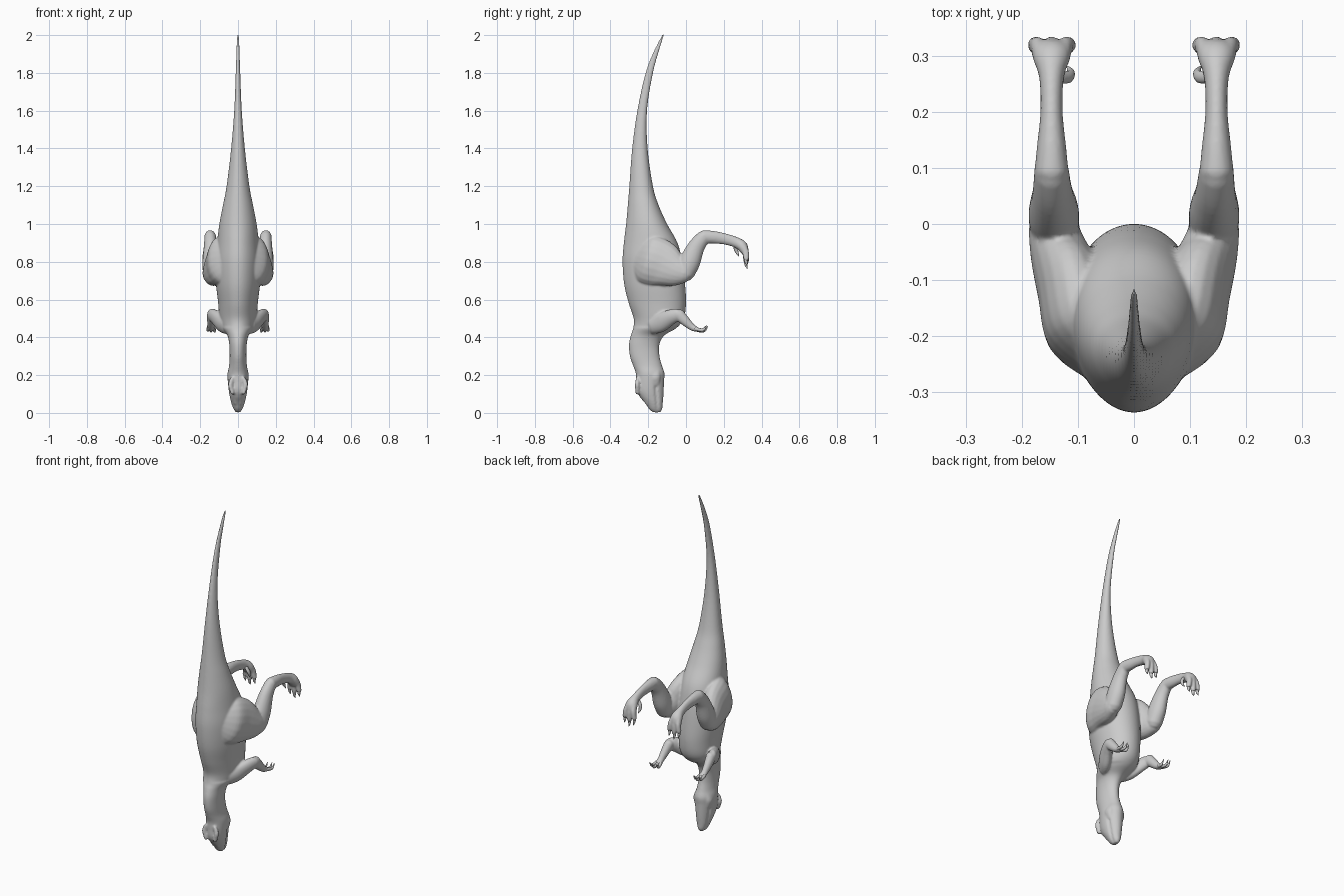
import bpy, bmesh, math
from mathutils import Vector

# ---------- helpers ----------
def spline(rows, steps):
    """Catmull-Rom through rows of numbers."""
    out = []
    n = len(rows)
    for i in range(n - 1):
        p0, p1, p2, p3 = (rows[max(0, min(n - 1, k))] for k in (i - 1, i, i + 1, i + 2))
        for s in range(steps):
            t = s / steps
            out.append([0.5 * (2 * b + (c - a) * t + (2 * a - 5 * b + 4 * c - d) * t * t
                               + (3 * b - a - 3 * c + d) * t ** 3)
                        for a, b, c, d in zip(p0, p1, p2, p3)])
    out.append(list(rows[-1]))
    return out

def skin(bm, rings):
    vs = [[bm.verts.new(co) for co in r] for r in rings]
    n = len(vs[0])
    for a, b in zip(vs, vs[1:]):
        for i in range(n):
            j = (i + 1) % n
            bm.faces.new((a[i], a[j], b[j], b[i]))
    bm.faces.new(vs[0][::-1])
    bm.faces.new(vs[-1])

def limb(bm, rows, side, steps=5, n=20):
    """Tube through rows (x, y, z, radius in x, radius across), with rounded ends."""
    pts = spline(rows, steps)
    tang = []
    for i in range(len(pts)):
        a, b = pts[max(i - 1, 0)], pts[min(i + 1, len(pts) - 1)]
        tang.append(Vector((b[0] - a[0], b[1] - a[1], b[2] - a[2])).normalized())
    full = []
    for d, k in ((-.8, .35), (-.5, .75)):
        full.append((pts[0], tang[0], d, k))
    full += [(p, t, 0, 1) for p, t in zip(pts, tang)]
    for d, k in ((.5, .75), (.8, .35)):
        full.append((pts[-1], tang[-1], d, k))
    rings = []
    for p, t, d, k in full:
        rx, rn = max(p[3], .001) * k, max(p[4], .001) * k
        c = Vector(p[:3]) + t * d * min(p[3], p[4])
        nrm = Vector((0, -t.z, t.y)).normalized()
        ring = []
        for i in range(n):
            a = 2 * math.pi * i / n
            q = c + Vector((1, 0, 0)) * rx * math.cos(a) + nrm * rn * math.sin(a)
            ring.append((q.x * side, q.y, q.z))
        rings.append(ring)
    skin(bm, rings)

def finish(bm, name):
    bmesh.ops.recalc_face_normals(bm, faces=bm.faces)
    me = bpy.data.meshes.new(name)
    bm.to_mesh(me)
    bm.free()
    ob = bpy.data.objects.new(name, me)
    bpy.context.collection.objects.link(ob)
    for f in me.polygons:
        f.use_smooth = True
    return ob

# ---------- head, neck, trunk and tail: z, back y, belly y, half width ----------
trunk = [
    (0.003, -.175, -.135, .012), (0.02, -.195, -.126, .024), (0.05, -.215, -.123, .035),
    (0.085, -.245, -.120, .043), (0.12, -.262, -.118, .049), (0.17, -.264, -.116, .054),
    (0.21, -.266, -.114, .055), (0.25, -.28, -.127, .047), (0.30, -.297, -.140, .044),
    (0.36, -.302, -.141, .046), (0.41, -.292, -.115, .056), (0.45, -.279, -.05, .083),
    (0.50, -.277, -.012, .097), (0.58, -.303, .0, .104), (0.68, -.327, -.005, .115),
    (0.80, -.336, -.02, .118), (0.90, -.329, -.045, .110), (1.0, -.317, -.10, .098),
    (1.1, -.308, -.145, .079), (1.2, -.300, -.175, .060), (1.4, -.285, -.203, .036),
    (1.6, -.258, -.206, .020), (1.8, -.215, -.174, .012), (1.93, -.164, -.138, .008),
    (2.005, -.125, -.113, .005)]
bm = bmesh.new()
rings = []
for z, y0, y1, w in spline(trunk, 6):
    ring = []
    for i in range(72):
        a = 2 * math.pi * i / 72
        y = (y0 + y1) / 2 + (y1 - y0) / 2 * math.sin(a)
        x = w * math.cos(a) * (1 + .12 * math.sin(a) * (z > .45))
        if z < .17:                                   # mouth groove
            x *= 1 - .22 * math.exp(-((y + .152 + .06 * z) / .007) ** 2)
        ring.append((x, y, z))
    rings.append(ring)
skin(bm, rings)

# ---------- limbs and face bumps ----------
thigh = [(.045, -.26, .83, .05, .09), (.082, -.21, .815, .072, .13), (.105, -.13, .79, .066, .125),
         (.128, -.06, .755, .056, .09), (.142, -.01, .74, .046, .06)]
shin = [(.142, -.005, .735, .044, .048), (.143, .02, .80, .045, .056), (.145, .055, .88, .036, .045),
        (.147, .095, .932, .031, .037)]
shank = [(.147, .09, .932, .031, .036), (.147, .14, .93, .026, .034), (.147, .20, .922, .020, .030),
         (.147, .26, .905, .022, .028), (.147, .295, .885, .033, .029), (.147, .308, .86, .036, .024)]
upper_arm = [(.055, -.19, .46, .035, .045), (.085, -.14, .475, .037, .05), (.118, -.085, .505, .032, .042),
             (.137, -.045, .52, .027, .034)]
forearm = [(.137, -.04, .522, .027, .032), (.141, -.008, .49, .023, .027), (.143, .03, .455, .018, .019),
           (.143, .055, .443, .021, .014)]
brow = [(.030, -.258, .185, .010, .008), (.040, -.258, .15, .013, .012), (.030, -.257, .105, .010, .012)]
nostril = [(.014, -.222, .075, .009, .009), (.013, -.205, .05, .009, .009)]
cheek = [(.030, -.17, .23, .014, .03), (.038, -.165, .19, .020, .03), (.036, -.16, .15, .012, .02)]
for s in (1, -1):
    for part in (thigh, shin, shank, upper_arm, forearm, brow, nostril, cheek):
        limb(bm, part, s)
    # three toes
    for x0, x1, tip in ((.128, .116, .815), (.147, .147, .80), (.166, .177, .815)):
        limb(bm, [(x0, .303, .88, .015, .018), ((x0 + x1) / 2, .316, .85, .014, .018),
                  (x1, .319, tip, .013, .015)], s)
body = finish(bm, "body")
m = body.modifiers.new("merge", 'REMESH')
m.mode = 'VOXEL'
m.voxel_size = .0055
m.use_smooth_shade = True
m = body.modifiers.new("soften", 'SMOOTH')
m.factor = .5
m.iterations = 5

# ---------- toe claws and inner spur ----------
bm = bmesh.new()
for s in (1, -1):
    for x, z in ((.116, .815), (.147, .80), (.177, .815)):
        limb(bm, [(x, .317, z, .009, .010), (x, .319, z - .018, .007, .008),
                  (x, .325, z - .036, .002, .002)], s, 4, 12)
    limb(bm, [(.134, .262, .90, .010, .011), (.117, .262, .875, .009, .011),
              (.113, .27, .85, .007, .008), (.118, .28, .83, .002, .002)], s, 4, 12)
finish(bm, "toe_claws")

# ---------- fingers ----------
bm = bmesh.new()
for s in (1, -1):
    for x0, x1, dy, dz in ((.130, .122, -.012, .0), (.143, .143, .0, .0), (.155, .162, -.006, .004)):
        limb(bm, [(x0, .05, .445, .009, .010), ((x0 + x1) / 2, .075 + dy / 2, .436 + dz, .008, .009),
                  (x1, .098 + dy, .437 + dz, .006, .008), (x1, .115 + dy, .458 + dz, .0015, .0015)], s, 4, 12)
finish(bm, "fingers")
